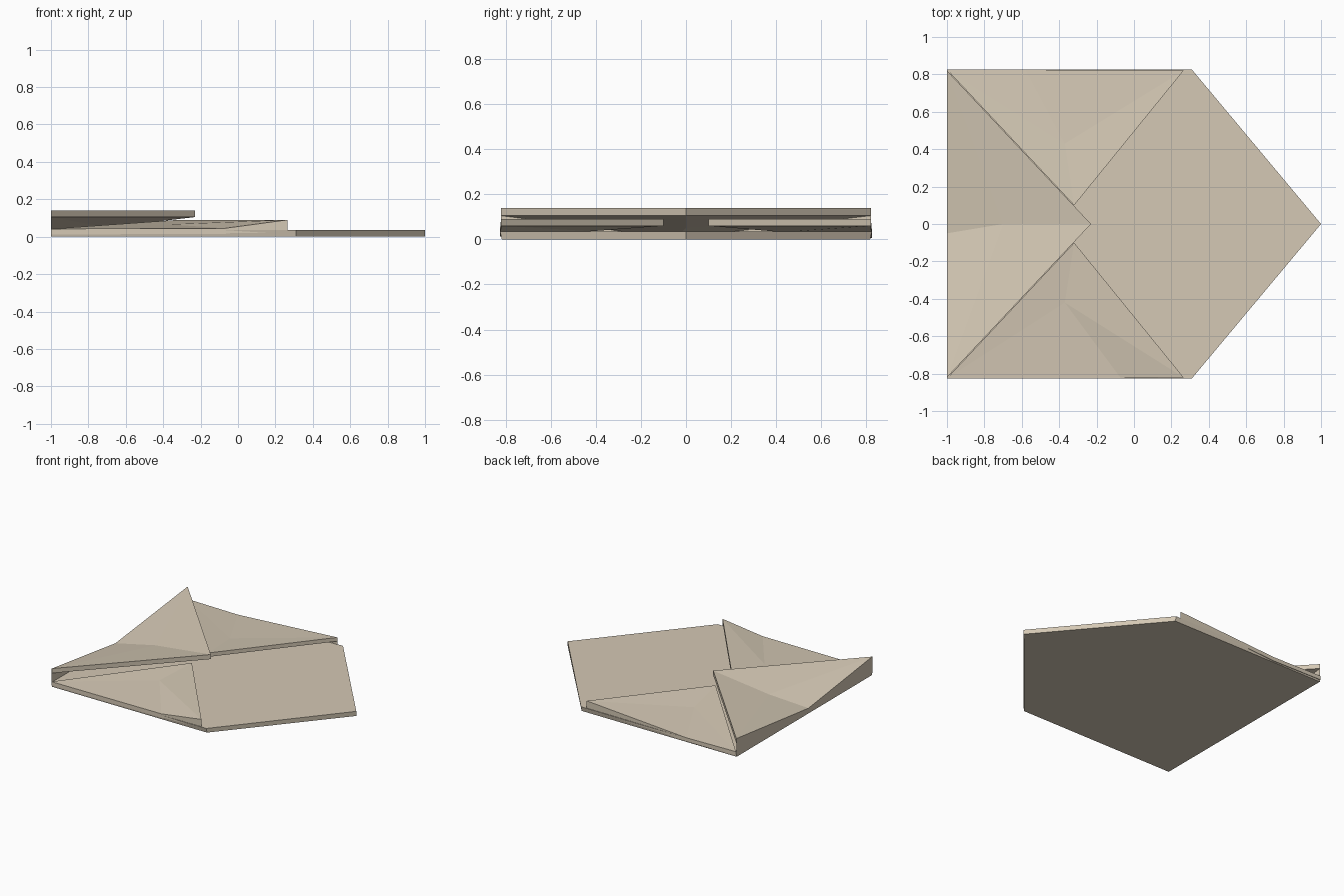
import bpy
import bmesh

if "Cube" in bpy.data.objects:
    bpy.data.objects.remove(bpy.data.objects["Cube"])

paper = bpy.data.materials.new("tan paper")
paper.diffuse_color = (0.66, 0.58, 0.46, 1)
paper.use_nodes = True
paper.node_tree.nodes["Principled BSDF"].inputs["Base Color"].default_value = paper.diffuse_color


def make(name, verts, faces):
    bm = bmesh.new()
    vs = [bm.verts.new(v) for v in verts]
    for f in faces:
        bm.faces.new([vs[i] for i in f])
    bmesh.ops.recalc_face_normals(bm, faces=bm.faces)
    me = bpy.data.meshes.new(name)
    bm.to_mesh(me)
    bm.free()
    me.materials.append(paper)
    ob = bpy.data.objects.new(name, me)
    bpy.context.collection.objects.link(ob)
    return ob


def flap(name, a, hinge, b, tip, inner, thick):
    """Puckered triangular flap: low at the hinge point, raised along its free edges."""
    top = [a, hinge, b, tip, inner]
    low = [(x, y, max(z - thick, 0.004)) for x, y, z in top]
    fan = [(i, (i + 1) % 4, 4) for i in range(4)]
    faces = fan + [tuple(5 + i for i in f) for f in fan]
    faces += [(i, (i + 1) % 4, 5 + (i + 1) % 4, 5 + i) for i in range(4)]
    make(name, top + low, faces)
    # fold walls joining the raised corners down to the back panel
    walls = []
    for label, c in (("first", a), ("second", b)):
        base = (c[0], c[1], 0.02)
        foot = (hinge[0], hinge[1], 0.02)
        walls.append(make(f"{name}_{label}_fold", [c, hinge, foot, base], [(0, 1, 2, 3)]))
    return walls


# back panel with the opened closing flap pointing to +x
outline = [(-1, -.825), (.31, -.825), (1, 0), (.31, .825), (-1, .825)]
n = len(outline)
panel = [(x, y * .99, 0) for x, y in outline] + [(x, y, .035) for x, y in outline]
make("back_panel", panel,
     [tuple(range(n)), tuple(range(n, 2 * n))] +
     [(i, (i + 1) % n, n + (i + 1) % n, n + i) for i in range(n)])

# side flaps
flap("rear_flap", (-1, .825, .042), (-.58, .825, .036), (.265, .82, .09),
     (-.32, .1, .09), (-.37, .43, .062), .03)
flap("front_flap", (-1, -.825, .042), (-.07, -.825, .045), (.265, -.82, .09),
     (-.32, -.1, .09), (-.37, -.42, .066), .03)

# large flap folded over the side flaps
flap("left_flap", (-1, .82, .14), (-1, -.05, .04), (-1, -.82, .14),
     (-.23, 0, .14), (-.7, 0, .085), .035)
